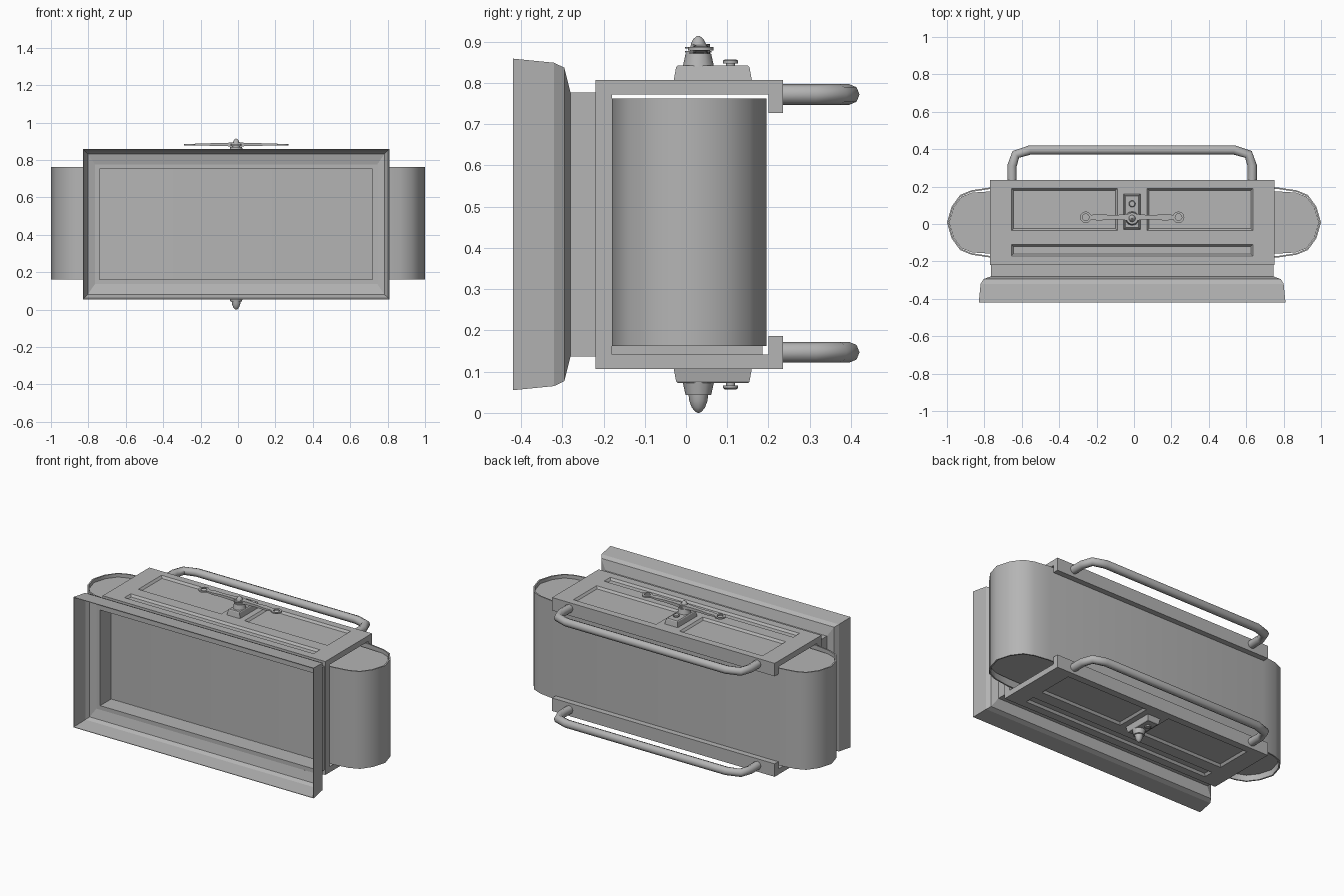
import bpy, bmesh, math
from mathutils import Vector

if "Cube" in bpy.data.objects:
    bpy.data.objects.remove(bpy.data.objects["Cube"])

CX, CZ = -0.01, 0.46   # housing centre

# dark grey paint for every part
paint = bpy.data.materials.new("dark_grey_paint")
paint.diffuse_color = (.46, .46, .46, 1)
paint.use_nodes = True
paint.node_tree.nodes["Principled BSDF"].inputs["Base Color"].default_value = paint.diffuse_color


def add(name, bm, smooth=False, flip=False):
    """Make an object; flip mirrors it to the underside."""
    if flip:
        for v in bm.verts:
            v.co.z = 2 * CZ - v.co.z
    bmesh.ops.recalc_face_normals(bm, faces=bm.faces)
    me = bpy.data.meshes.new(name)
    bm.to_mesh(me)
    bm.free()
    me.materials.append(paint)
    ob = bpy.data.objects.new(name, me)
    bpy.context.collection.objects.link(ob)
    bpy.ops.object.select_all(action='DESELECT')
    bpy.context.view_layer.objects.active = ob
    ob.select_set(True)
    if smooth:
        bpy.ops.object.shade_smooth_by_angle(angle=math.radians(35))
    return ob


def loft(rings, bm=None, closed=False):
    """Skin a list of point rings; closed joins the last to the first."""
    bm = bm or bmesh.new()
    vs = [[bm.verts.new(p) for p in r] for r in rings]
    n = len(rings[0])
    pairs = list(zip(vs, vs[1:])) + ([(vs[-1], vs[0])] if closed else [])
    for a, b in pairs:
        for i in range(n):
            j = (i + 1) % n
            bm.faces.new((a[i], a[j], b[j], b[i]))
    if not closed:
        bm.faces.new(vs[0])
        bm.faces.new(vs[-1])
    return bm


def rect_frame(name, profile):
    """Rectangular frame from (half width, half height, y) steps."""
    rings = [[(CX + sx * w, y, CZ + sz * h) for sx, sz in
              ((-1, -1), (1, -1), (1, 1), (-1, 1))] for w, h, y in profile]
    return add(name, loft(rings, closed=True))


def taper_box(x0, x1, y0, y1, z0, z1, t=0.0, bm=None):
    """Box whose top is inset by t."""
    def r(z, i):
        return [(x0 + i, y0 + i, z), (x1 - i, y0 + i, z),
                (x1 - i, y1 - i, z), (x0 + i, y1 - i, z)]
    return loft([r(z0, 0), r(z1, t)], bm)


def lathe(cx, cy, prof, n=12, bm=None):
    return loft([[(cx + r * math.cos(2 * math.pi * i / n),
                   cy + r * math.sin(2 * math.pi * i / n), z)
                  for i in range(n)] for r, z in prof], bm)


# flared front rim (sharp lip), neck and front frame of the housing
rect_frame("front_rim", [(.82, .402, -.42), (.81, .392, -.32), (.795, .38, -.295),
                         (.755, .32, -.28), (.755, .32, -.287), (.793, .376, -.3),
                         (.806, .388, -.322), (.817, .399, -.42)])
rect_frame("neck", [(.755, .32, -.287), (.755, .32, -.22), (.73, .295, -.22),
                    (.73, .295, -.287)])
rect_frame("housing_front", [(.76, .35, -.22), (.76, .35, -.18),
                             (.73, .295, -.18), (.73, .295, -.22)])

# rounded drum: thin shell around a slightly smaller body
SHELL = [(.77, .187), (.87, .172), (.93, .147), (.975, .085), (1.0, 0)]
LINER = [(.77, .179), (.868, .164), (.924, .14), (.967, .082), (.991, 0)]
BODY = [(.77, .166), (.866, .16), (.922, .138), (.965, .081), (.989, 0)]


def stadium(z, end):
    right = end + [(x, -y) for x, y in reversed(end[:-1])]
    pts = right + [(-x, -y) for x, y in right]
    return [(x, y + .008, z) for x, y in pts]


def skip_tip(ring):
    return ring


add("drum_shell", loft([stadium(.165, SHELL), stadium(.765, SHELL), stadium(.765, LINER),
                        stadium(.165, LINER)], closed=True), smooth=True)
add("drum_body", loft([stadium(.20, BODY), stadium(.745, BODY)]), smooth=True)
add("drum_floor", taper_box(-.74, .72, -.18, .185, .145, .166))

for flip in (False, True):
    side = "bottom" if flip else "top"

    # cover plate with rear lip and three sunken panels
    prof = [(-.22, .81), (.235, .81), (.235, .73), (.2, .73), (.2, .775), (-.22, .775)]
    plate = add(side + "_plate", loft([[(x, y, z) for y, z in prof] for x in (-.77, .75)]),
                flip=flip)
    cb = bmesh.new()
    for x0, x1, y0, y1 in ((-.655, -.09, -.035, .19), (.07, .635, -.035, .19),
                           (-.655, .635, -.17, -.11)):
        # widens upward so the panel edges are bevelled
        rings = [[(x0 + t, y0 + t, z), (x1 - t, y0 + t, z), (x1 - t, y1 - t, z),
                  (x0 + t, y1 - t, z)] for t, z in ((.01, .797), (-.003, .813))]
        loft(rings, cb)
    cutter = add("panel_cutter", cb, flip=flip)
    cutter.hide_render = True
    mod = plate.modifiers.new("panels", 'BOOLEAN')
    mod.operation, mod.object, mod.solver = 'DIFFERENCE', cutter, 'EXACT'
    bpy.context.view_layer.objects.active = plate
    bpy.ops.object.modifier_apply(modifier=mod.name)
    bpy.data.objects.remove(cutter)

    # pivot block
    bm = taper_box(-.056, .034, -.03, .16, .808, .841, .006)
    taper_box(-.05, .028, -.024, .154, .841, .845, .004, bm)
    add(side + "_pivot_block", bm, flip=flip)

    # small screw with a wider head
    add(side + "_screw", lathe(CX, .108, [(.011, .84), (.011, .85), (.018, .85), (.018, .857),
                                         (.014, .86)]), True, flip)

    # pivot boss, with washers on top and a bare pointed nut below
    boss = lathe(CX, .03, [(.038, .842), (.031, .874)])
    if flip:
        lathe(CX, .03, [(.024, .872), (.022, .888), (.016, .904), (.008, .914), (.002, .917)],
              bm=boss)
    else:
        lathe(CX, .03, [(.022, .872), (.022, .879)], bm=boss)
        for z in (.877, .886):
            lathe(CX, .03, [(.032, z), (.032, z + .004)], bm=boss)
        lathe(CX, .03, [(.02, .88), (.018, .898), (.012, .91), (.003, .917)], bm=boss)
    add(side + "_pivot_boss", boss, True, flip)

    # carrying handle
    z = .15 if flip else .775
    half = [(.642, .225), (.642, .312), (.622, .372), (.545, .396)]
    path = [(CX + x, y) for x, y in half] + [(CX - x, y) for x, y in reversed(half)]
    cu = bpy.data.curves.new(side + "_handle", 'CURVE')
    cu.dimensions = '3D'
    cu.bevel_depth, cu.bevel_resolution, cu.use_fill_caps = .025, 2, True
    cu.materials.append(paint)
    sp = cu.splines.new('POLY')
    sp.points.add(len(path) - 1)
    for p, (x, y) in zip(sp.points, path):
        p.co = (x, y, z, 1)
    ob = bpy.data.objects.new(side + "_handle", cu)
    bpy.context.collection.objects.link(ob)
    bpy.ops.object.select_all(action='DESELECT')
    bpy.context.view_layer.objects.active = ob
    ob.select_set(True)
    bpy.ops.object.convert(target='MESH')
    bpy.ops.object.shade_smooth_by_angle(angle=math.radians(50))

# wing lever: tapered arms with an eyelet at each end
bm = bmesh.new()
for s in (-1, 1):
    rings = []
    for d, w, h in ((0, .022, .011), (.05, .014, .009), (.12, .012, .007),
                    (.18, .018, .006), (.222, .012, .004)):
        x = CX + s * d
        rings.append([(x, .036 - w, .886 - h), (x, .036 + w, .886 - h),
                      (x, .036 + w, .886 + h), (x, .036 - w, .886 + h)])
    loft(rings, bm)
    n, ex = 12, CX + s * .248
    ring = [(.031, .882), (.031, .89), (.018, .89), (.018, .882)]
    loft([[(ex + r * math.cos(2 * math.pi * i / n), .036 + r * math.sin(2 * math.pi * i / n), z)
           for i in range(n)] for r, z in ring], bm, closed=True)
add("wing_lever", bm, smooth=True)

# settle the model on the ground
bpy.context.view_layer.update()
low = min((o.matrix_world @ Vector(c)).z for o in bpy.data.objects for c in o.bound_box)
for o in bpy.data.objects:
    o.location.z -= low
